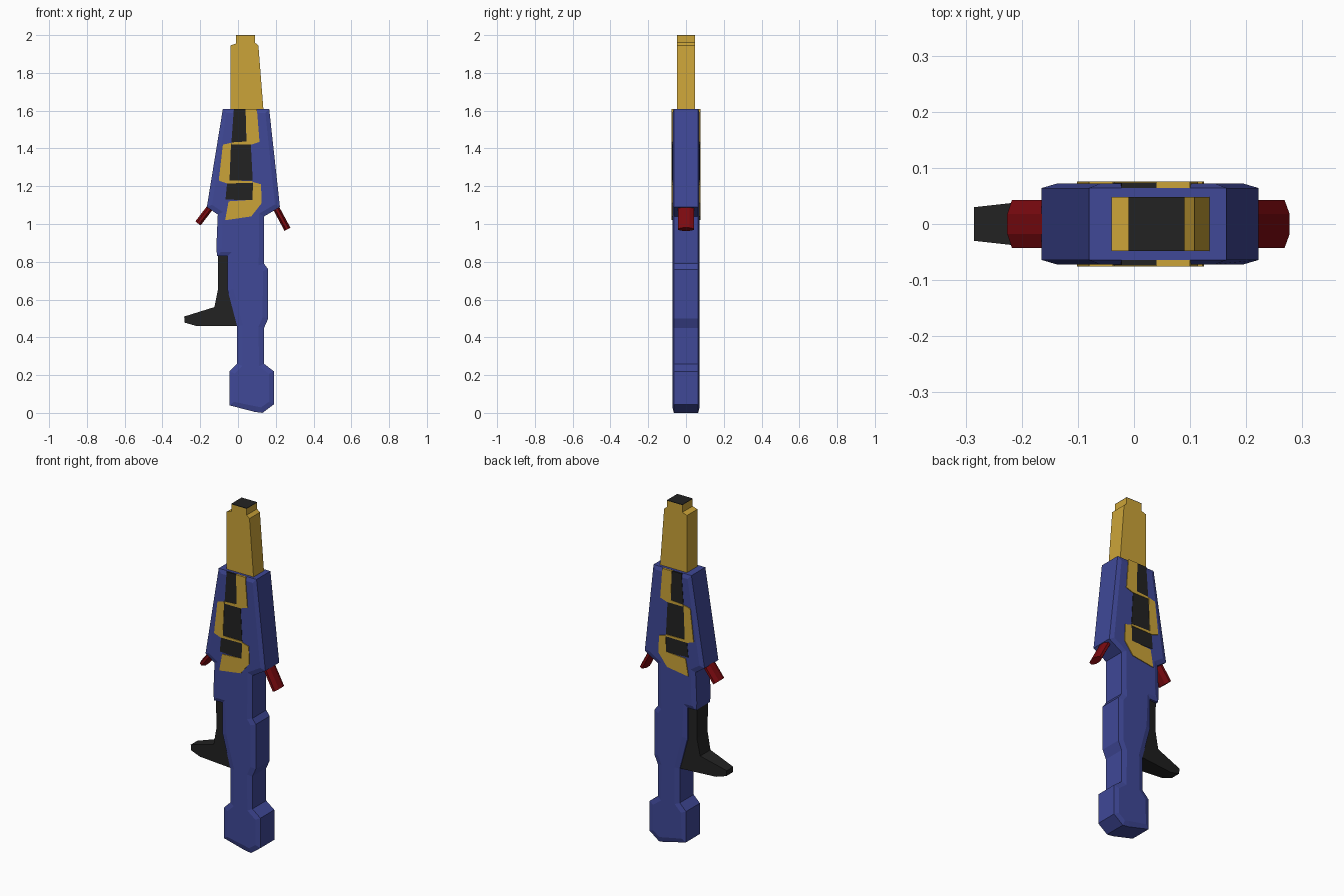
import bpy, bmesh, math
from mathutils import Vector, Matrix

if "Cube" in bpy.data.objects:
    bpy.data.objects.remove(bpy.data.objects["Cube"])


def material(name, rgb):
    m = bpy.data.materials.new(name)
    m.diffuse_color = (*rgb, 1)
    m.use_nodes = True
    m.node_tree.nodes["Principled BSDF"].inputs["Base Color"].default_value = m.diffuse_color
    return m


BLUE = material("blue", (0.05, 0.065, 0.31))
GOLD = material("gold", (0.60, 0.37, 0.04))
BLACK = material("black", (0.016, 0.016, 0.016))
RED = material("red", (0.20, 0.003, 0.005))


def finish(name, bm, mat):
    bmesh.ops.recalc_face_normals(bm, faces=bm.faces)
    me = bpy.data.meshes.new(name)
    bm.to_mesh(me)
    bm.free()
    ob = bpy.data.objects.new(name, me)
    bpy.context.collection.objects.link(ob)
    me.materials.append(mat)
    return ob


def slab(name, profile, y0, y1, mat, inset=0, bulge=0, taper=None):
    """Extrude an (x, z) profile from y0 to y1, optionally with raised faces."""
    bm = bmesh.new()
    face = bm.faces.new([bm.verts.new((x, y0, z)) for x, z in profile])
    ext = bmesh.ops.extrude_face_region(bm, geom=[face], use_keep_orig=True)
    for v in ext["geom"]:
        if isinstance(v, bmesh.types.BMVert):
            v.co.y = y1
    bmesh.ops.recalc_face_normals(bm, faces=bm.faces)
    if inset:
        for cap in [f for f in bm.faces if abs(f.normal.y) > 0.99]:
            bmesh.ops.inset_region(bm, faces=[cap], thickness=inset, depth=0)
            for v in cap.verts:
                v.co.y += math.copysign(bulge, v.co.y)
    if taper:
        for v in bm.verts:
            v.co.y *= taper(v.co.x)
    return finish(name, bm, mat)


def panel(name, profile, y, mat):
    """Thin plate on the front, mirrored to the back."""
    ob = slab(name, profile, -y, -0.06, mat)
    mod = ob.modifiers.new("Mirror", "MIRROR")
    mod.use_axis = (False, True, False)


# Main body: wide upper housing, waist and stock end
slab("body", [(-0.08, 1.61), (-0.165, 1.09), (-0.107, 1.05), (-0.115, 0.87),
              (-0.11, 0.83), (-0.055, 0.83), (-0.055, 0.65), (-0.005, 0.46),
              (-0.005, 0.26), (-0.045, 0.22), (-0.045, 0.04), (0.09, 0.005),
              (0.13, 0), (0.19, 0.045), (0.19, 0.22), (0.138, 0.26),
              (0.138, 0.45), (0.16, 0.50), (0.16, 0.76), (0.138, 0.79),
              (0.138, 1.04), (0.222, 1.09), (0.165, 1.61)],
     -0.064, 0.064, BLUE, inset=0.03, bulge=0.008)

# Barrel and dark muzzle
slab("barrel", [(-0.04, 1.60), (0.135, 1.60), (0.108, 1.945), (0.09, 1.96),
                (0.09, 1.997), (-0.01, 1.997), (-0.01, 1.955), (-0.04, 1.945)],
     -0.048, 0.048, GOLD)
slab("muzzle", [(-0.01, 1.997), (0.09, 1.997), (0.09, 2), (-0.01, 2)],
     -0.048, 0.048, BLACK)

# Hand grip, thinner towards its tip
slab("grip", [(-0.107, 0.84), (-0.05, 0.84), (-0.05, 0.65), (0.0, 0.46),
              (-0.22, 0.46), (-0.282, 0.478), (-0.285, 0.51), (-0.125, 0.56),
              (-0.105, 0.66)],
     -1, 1, BLACK, taper=lambda x: 0.03 + 0.11 * (x + 0.285))

# Dark and gold inlays in three steps
panel("upper_dark_inlay", [(-0.022, 1.609), (0.04, 1.609), (0.045, 1.43),
                           (-0.035, 1.43)], 0.074, BLACK)
panel("upper_gold_inlay", [(0.04, 1.609), (0.10, 1.609), (0.114, 1.435),
                           (0.07, 1.42), (-0.035, 1.42), (-0.035, 1.432),
                           (0.045, 1.437)], 0.076, GOLD)
panel("middle_dark_inlay", [(-0.037, 1.425), (0.068, 1.42), (0.078, 1.23),
                            (-0.045, 1.23)], 0.074, BLACK)
panel("middle_gold_inlay", [(-0.08, 1.42), (-0.037, 1.43), (-0.045, 1.23),
                            (0.078, 1.228), (0.078, 1.217), (-0.06, 1.215),
                            (-0.102, 1.23)], 0.076, GOLD)
panel("lower_dark_inlay", [(-0.058, 1.216), (0.08, 1.216), (0.076, 1.125),
                           (-0.066, 1.13)], 0.074, BLACK)
panel("lower_gold_inlay", [(0.08, 1.222), (0.122, 1.21), (0.125, 1.11),
                           (0.07, 1.04), (-0.068, 1.02), (-0.05, 1.12),
                           (0.076, 1.128)], 0.076, GOLD)

# Flattened eight-sided red pegs on both sides
for name, start, end in (("left_peg", (-0.13, 0, 1.11), (-0.212, 0, 1.003)),
                         ("right_peg", (0.185, 0, 1.115), (0.262, 0, 0.972))):
    a, b = Vector(start), Vector(end)
    bm = bmesh.new()
    bmesh.ops.create_cone(bm, cap_ends=True, segments=8, radius1=1, radius2=1,
                          depth=(b - a).length)
    bmesh.ops.rotate(bm, verts=bm.verts, matrix=Matrix.Rotation(math.pi / 8, 3, 'Z'))
    bmesh.ops.scale(bm, verts=bm.verts, vec=(0.019, 0.046, 1))
    tilt = math.atan2(a.x - b.x, a.z - b.z)
    bmesh.ops.rotate(bm, verts=bm.verts, matrix=Matrix.Rotation(tilt, 3, 'Y'))
    bmesh.ops.translate(bm, verts=bm.verts, vec=(a + b) / 2)
    finish(name, bm, RED)
